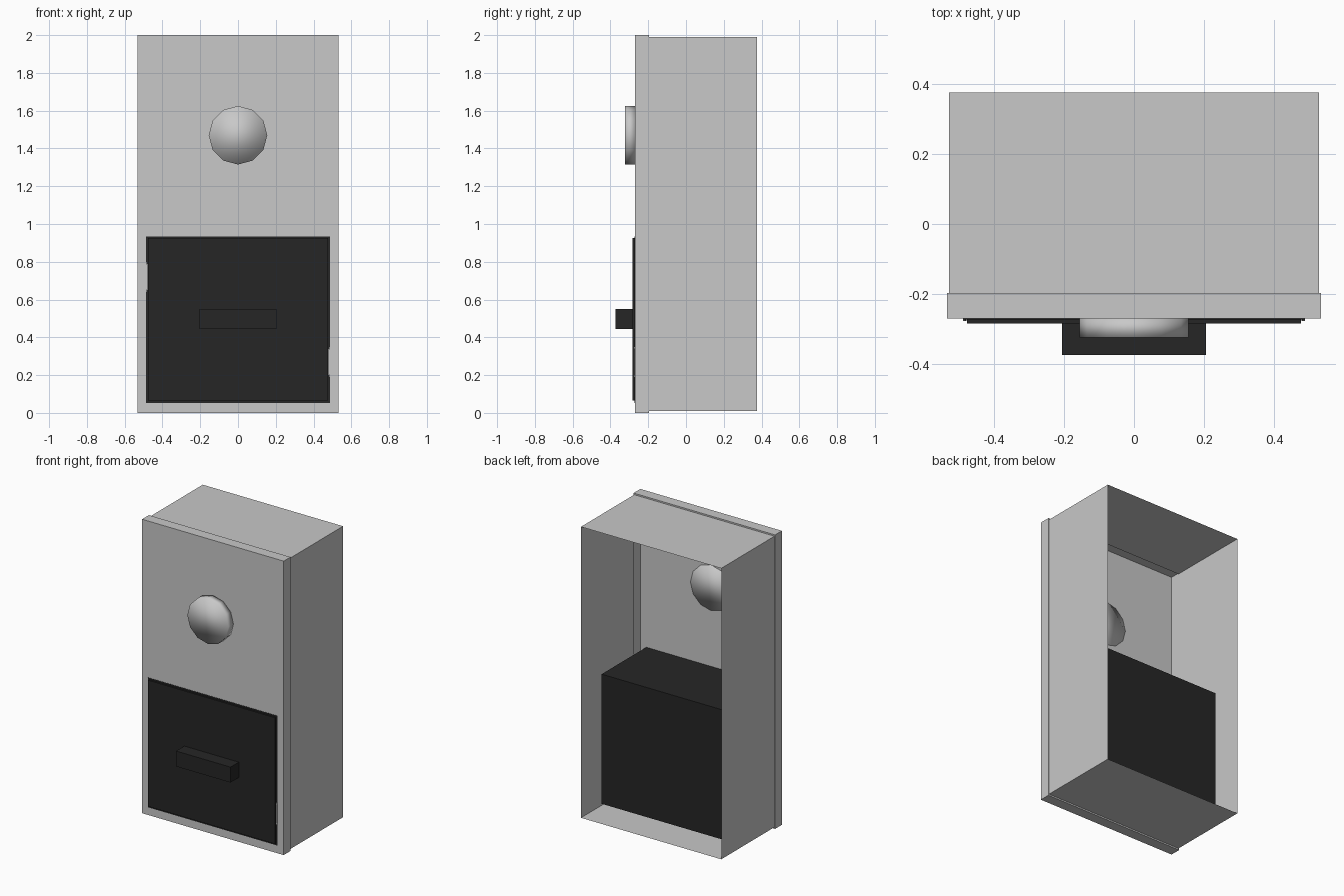
import bpy
import bmesh
import math

old = bpy.data.objects.get("Cube")
if old:
    bpy.data.objects.remove(old, do_unlink=True)


def make_material(name, value):
    mat = bpy.data.materials.new(name)
    mat.use_nodes = True
    color = (value, value, value, 1)
    mat.diffuse_color = color
    bsdf = mat.node_tree.nodes["Principled BSDF"]
    bsdf.inputs["Base Color"].default_value = color
    bsdf.inputs["Roughness"].default_value = 0.7
    return mat


grey = make_material("light_grey", 0.58)
black = make_material("soft_black", 0.019)


def finish(name, bm, mat, smooth=False):
    mesh = bpy.data.meshes.new(name)
    bmesh.ops.recalc_face_normals(bm, faces=bm.faces)
    for face in bm.faces:
        face.smooth = smooth
    bm.to_mesh(mesh)
    bm.free()
    mesh.materials.append(mat)
    obj = bpy.data.objects.new(name, mesh)
    bpy.context.collection.objects.link(obj)
    return obj


def box(name, half_width, y, z, mat):
    bm = bmesh.new()
    bmesh.ops.create_cube(bm, size=1)
    for v in bm.verts:
        v.co.x *= 2 * half_width
        v.co.y = y[v.co.y > 0]
        v.co.z = z[v.co.z > 0]
    return finish(name, bm, mat)


def disc(name, centre, radius_x, radius_z, depth, mat, smooth=False):
    """Twelve-sided cylinder whose axis runs front to back."""
    bm = bmesh.new()
    bmesh.ops.create_cone(bm, cap_ends=True, segments=12, radius1=1, radius2=1, depth=1)
    for v in bm.verts:
        x, y, z = v.co
        v.co = (x * radius_x, z * depth, y * radius_z)
    obj = finish(name, bm, mat, smooth)
    obj.location = centre
    return obj


# Casing: closed flanged front, thin walls, open back
bm = bmesh.new()
rings = []
for half_width, inset, y in ((0.533, 0, -0.27), (0.533, 0, -0.197),
                             (0.528, 0.01, -0.197), (0.528, 0.01, 0.375)):
    low, high = inset, 2 - inset
    corners = ((-half_width, low), (half_width, low), (half_width, high), (-half_width, high))
    rings.append([bm.verts.new((x, y, z)) for x, z in corners])
bm.faces.new(rings[0])
for front, back in zip(rings, rings[1:]):
    for i in range(4):
        j = (i + 1) % 4
        bm.faces.new((front[i], front[j], back[j], back[i]))
finish("casing", bm, grey)

# Lower compartment with its door and pull handle
box("compartment", 0.488, (-0.272, 0.21), (0.053, 0.935), black)
box("door", 0.477, (-0.284, -0.271), (0.066, 0.925), black)
box("handle", 0.205, (-0.373, -0.28), (0.445, 0.55), black)

# Small catches in the gap beside the door
for name, x, z in (("right_catch", -0.483, 0.72), ("left_catch", 0.483, 0.27)):
    disc(name, (x, -0.273, z), 0.005, 0.08, 0.006, grey)

# Round button, softly shaded across its rim
disc("button", (0, -0.296, 1.47), 0.155, 0.155, 0.055, grey, smooth=True)
